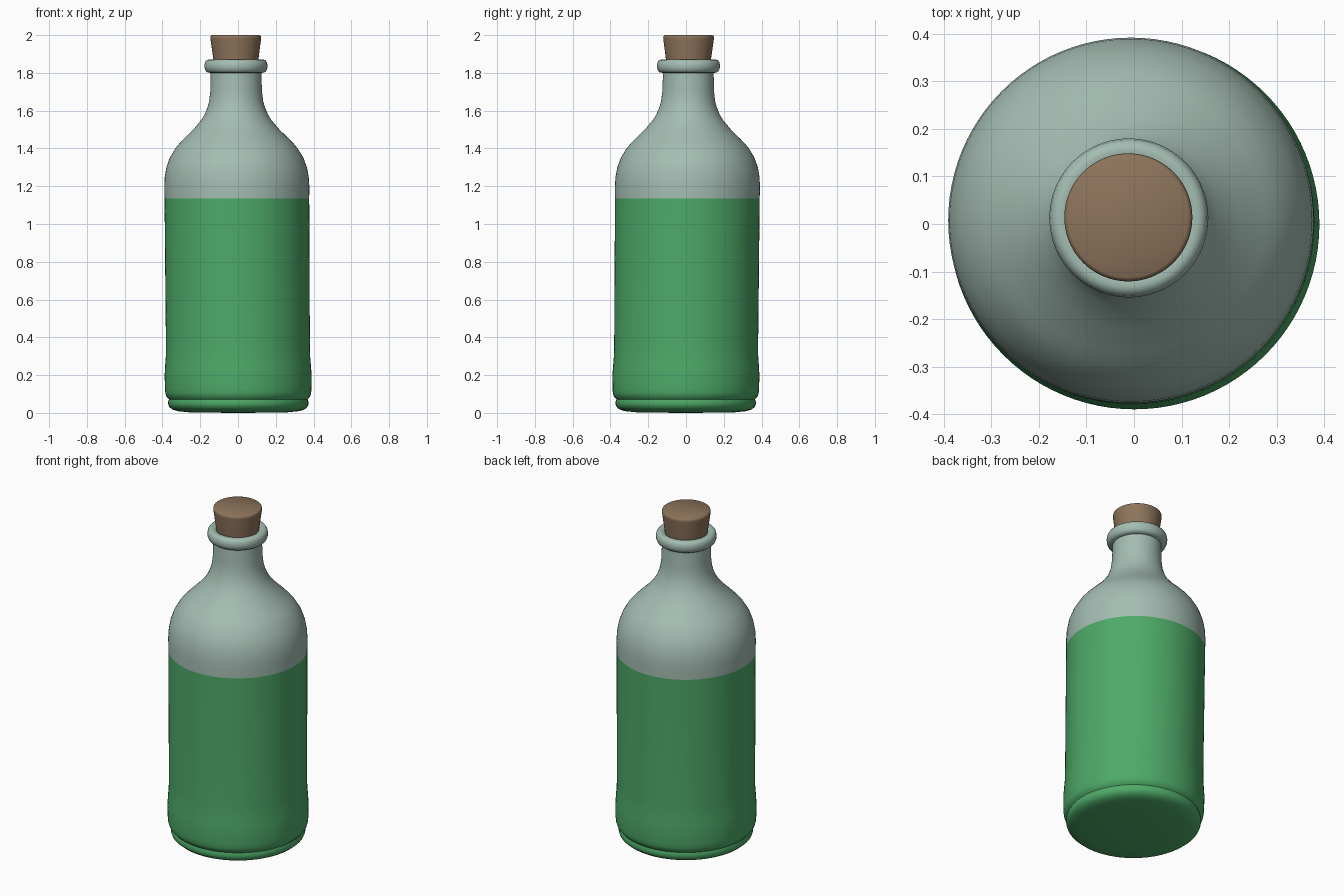
import bpy, bmesh, math

if "Cube" in bpy.data.objects:
    bpy.data.objects.remove(bpy.data.objects["Cube"])

SEGMENTS = 96
LIQUID_LEVEL = 1.135


def material(name, rgb):
    m = bpy.data.materials.new(name)
    m.diffuse_color = (*rgb, 1)
    m.use_nodes = True
    m.node_tree.nodes["Principled BSDF"].inputs["Base Color"].default_value = m.diffuse_color
    return m


glass = material("pale_glass", (0.37, 0.51, 0.45))
liquid = material("green_liquid", (0.076, 0.40, 0.138))
cork_brown = material("cork_brown", (0.27, 0.175, 0.105))


def lean(x, y, z):
    """The whole bottle leans very slightly to the back left."""
    return (x + 0.002 - 0.007 * z, y - 0.002 + 0.008 * z, z)


def lathe(name, profile, mats, rule=lambda z: 0):
    """Revolve (radius, height) points; radius 0 makes a pole."""
    bm = bmesh.new()
    rings = []
    for r, z in profile:
        if r == 0:
            rings.append([bm.verts.new(lean(0, 0, z))] * SEGMENTS)
        else:
            rings.append([bm.verts.new(lean(r * math.cos(a), r * math.sin(a), z))
                          for a in (2 * math.pi * i / SEGMENTS for i in range(SEGMENTS))])
    for k in range(len(rings) - 1):
        lo, hi = rings[k], rings[k + 1]
        zmid = (profile[k][1] + profile[k + 1][1]) / 2
        for i in range(SEGMENTS):
            j = (i + 1) % SEGMENTS
            corners = list(dict.fromkeys((lo[i], lo[j], hi[j], hi[i])))
            bm.faces.new(corners).material_index = rule(zmid)
    bmesh.ops.recalc_face_normals(bm, faces=bm.faces)
    me = bpy.data.meshes.new(name)
    bm.to_mesh(me)
    bm.free()
    for m in mats:
        me.materials.append(m)
    ob = bpy.data.objects.new(name, me)
    bpy.context.collection.objects.link(ob)
    bpy.ops.object.select_all(action='DESELECT')
    ob.select_set(True)
    bpy.context.view_layer.objects.active = ob
    bpy.ops.object.shade_smooth_by_angle(angle=math.radians(50))
    return ob


# Bottle: foot, groove, low bulge, body, shoulder, neck and rim
bottle_profile = [
    (0, 0), (0.25, 0.002), (0.32, 0.009), (0.35, 0.018), (0.366, 0.032),
    (0.371, 0.045), (0.371, 0.06), (0.367, 0.072), (0.372, 0.078),
    (0.381, 0.088), (0.386, 0.105), (0.388, 0.13), (0.389, 0.2),
    (0.386, 0.25), (0.382, 0.30), (0.381, 0.36), (0.382, 0.7),
    (0.383, LIQUID_LEVEL), (0.384, 1.2), (0.381, 1.25), (0.372, 1.30),
    (0.354, 1.35), (0.324, 1.40), (0.303, 1.425), (0.279, 1.45),
    (0.228, 1.50), (0.186, 1.55), (0.168, 1.58), (0.153, 1.615),
    (0.143, 1.65), (0.137, 1.70), (0.134, 1.80),
    (0.150, 1.802), (0.160, 1.81), (0.166, 1.825), (0.167, 1.84),
    (0.164, 1.856), (0.156, 1.867), (0.145, 1.871), (0.125, 1.868), (0.115, 1.86),
]
lathe("bottle", bottle_profile, [glass, liquid], lambda z: 1 if z < LIQUID_LEVEL else 0)

# Cork stopper, tapered into the neck
cork_profile = [(0, 1.80), (0.112, 1.80), (0.119, 1.87), (0.134, 1.98),
                (0.1345, 1.988), (0.132, 1.996), (0.126, 2.0), (0, 2.0)]
lathe("cork", cork_profile, [cork_brown])
